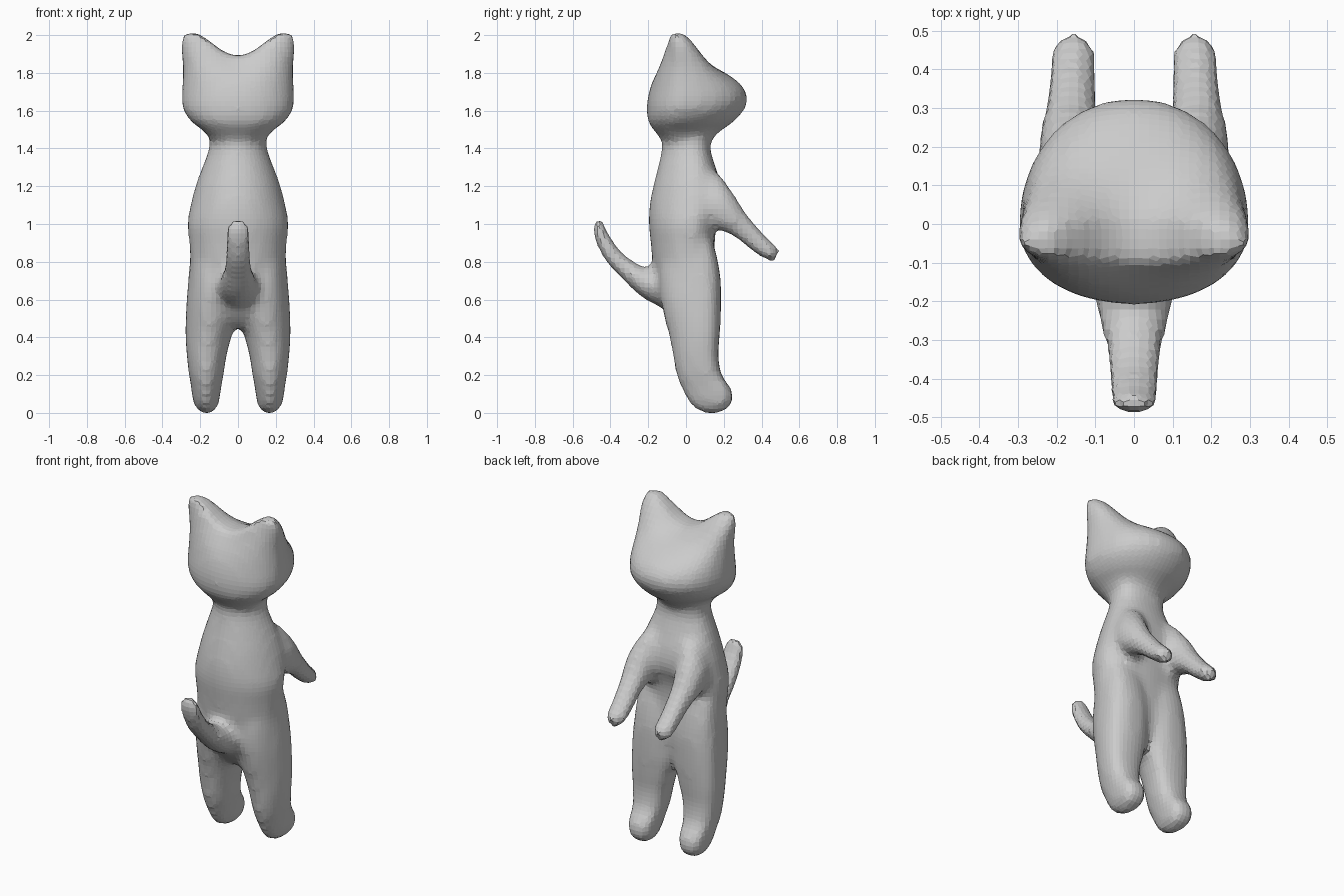
import bpy, bmesh, math
from mathutils import Vector

if "Cube" in bpy.data.objects:
    bpy.data.objects.remove(bpy.data.objects["Cube"])

fur = bpy.data.materials.new("light grey")
fur.diffuse_color = (0.6, 0.6, 0.6, 1)
fur.use_nodes = True
fur.node_tree.nodes["Principled BSDF"].inputs["Base Color"].default_value = fur.diffuse_color
bm = bmesh.new()


def spline(rows, steps=5):
    """Smoothly resample rows of numbers (Catmull-Rom)."""
    rows = [Vector(r) for r in rows]
    p = [2 * rows[0] - rows[1]] + rows + [2 * rows[-1] - rows[-2]]
    out = []
    for i in range(1, len(p) - 2):
        a, b, c, d = p[i - 1:i + 3]
        for k in range(steps):
            t = k / steps
            out.append(0.5 * (2 * b + (c - a) * t + (2 * a - 5 * b + 4 * c - d) * t * t
                              + (3 * b - a - 3 * c + d) * t ** 3))
    return out + [rows[-1]]


def skin(rings):
    """Join equal-sized rings into a closed tube, capped with strips across each end."""
    loops = [[bm.verts.new(p) for p in r] for r in rings]
    n = len(loops[0])
    for a, b in zip(loops, loops[1:]):
        for i in range(n):
            j = (i + 1) % n
            bm.faces.new((a[i], a[j], b[j], b[i]))
    for loop in (loops[0], loops[-1]):
        for i in range(n // 2):
            quad = (loop[i], loop[i + 1], loop[n - i - 1], loop[(n - i) % n])
            bm.faces.new(list(dict.fromkeys(quad)))


def angles(n=32):
    return [2 * math.pi * i / n for i in range(n)]


def power(v, e):
    return math.copysign(abs(v) ** e, v)


def upright(rows, mid=0.5, front=1.0, back=1.0, warp=lambda p: p):
    """Rows: z, left x, right x, back y, front y. mid sets where each ring is widest;
    front and back below 1 make that half of the ring boxier."""
    rings = []
    for z, x0, x1, y0, y1 in spline(rows):
        cx, rx, cy = (x0 + x1) / 2, (x1 - x0) / 2, y0 + (y1 - y0) * mid
        ring = []
        for a in angles():
            s, c = math.sin(a), math.cos(a)
            e = front if s > 0 else back
            y = cy + power(s, e) * ((y1 - cy) if s > 0 else (cy - y0))
            ring.append(warp(Vector((cx + rx * power(c, e), y, z))))
        rings.append(ring)
    skin(rings)


def limb(rows):
    """Rows: x, y, z, half width, half thickness, along a path in the yz plane."""
    pts = spline(rows)
    rings = []
    for i, (x, y, z, w, t) in enumerate(pts):
        a, b = pts[max(i - 1, 0)], pts[min(i + 1, len(pts) - 1)]
        d = Vector((0, b[1] - a[1], b[2] - a[2])).normalized()
        n = Vector((0, -d.z, d.y))
        rings.append([Vector((x + w * math.cos(q), y, z)) + n * t * math.sin(q)
                      for q in angles(20)])
    skin(rings)


# torso
upright([(z, -w, w, y0, y1) for z, w, y0, y1 in (
    (0.45, .2, -.03, .1), (0.52, .25, -.1, .14), (0.6, .265, -.14, .155),
    (0.7, .262, -.16, .16), (0.8, .255, -.177, .155), (0.9, .259, -.187, .152),
    (1.0, .268, -.197, .165), (1.1, .252, -.193, .2), (1.2, .226, -.174, .19),
    (1.3, .19, -.149, .157), (1.4, .155, -.128, .13), (1.5, .155, -.135, .145))],
    mid=0.64, front=0.9)


# head, with the crown raised towards both sides to form the ears
def raise_ears(p):
    k = max(0, (p.z - 1.7) / 0.19)
    front = max(0, p.y) / 0.12
    side = math.sin(math.pi / 2 * min(1.15, abs(p.x) / 0.255)) ** 2.2
    p.z += 0.128 * k * side * math.exp(-front * front)
    return p


upright([(z, -w, w, y0, y1) for z, w, y0, y1 in (
    (1.44, .135, -.115, .125), (1.49, .18, -.165, .18), (1.54, .245, -.2, .25),
    (1.6, .288, -.208, .305), (1.66, .298, -.204, .327), (1.72, .295, -.19, .306),
    (1.77, .292, -.17, .255), (1.81, .297, -.148, .19), (1.85, .305, -.122, .11),
    (1.875, .298, -.108, .05), (1.89, .275, -.092, .015))],
    mid=0.37, front=.95, back=.95, warp=raise_ears)

# tail
limb([(0, -.03, .65, .12, .11), (0, -.13, .665, .115, .1), (0, -.21, .69, .1, .078),
      (0, -.30, .75, .08, .056), (0, -.385, .83, .07, .048), (0, -.445, .93, .066, .04),
      (0, -.462, .99, .056, .032), (0, -.464, 1.025, .034, .018)])

for s in (1, -1):
    # leg with foot, fading into the belly
    rows = [(0.0, .13, .20, .09, .18), (.025, .11, .223, .045, .222),
            (.07, .098, .24, .005, .25), (.13, .088, .249, -.025, .238),
            (.2, .076, .26, -.052, .19), (.3, .06, .272, -.07, .172),
            (.4, .035, .279, -.088, .178), (.5, .012, .278, -.115, .184),
            (.6, .008, .273, -.135, .186), (.7, .01, .264, -.14, .184),
            (.8, .02, .255, -.13, .17), (.92, .04, .24, -.1, .14)]
    upright([(z, *sorted((s * a, s * b)), y0, y1) for z, a, b, y0, y1 in rows],
            mid=0.7, front=0.85)
    # arm
    limb([(s * x, y, z, w, t) for x, y, z, w, t in (
        (.09, .0, 1.25, .08, .09), (.12, .08, 1.18, .095, .125), (.15, .15, 1.11, .095, .115),
        (.163, .215, 1.05, .083, .095), (.164, .29, .988, .069, .066),
        (.159, .38, .902, .062, .054), (.157, .45, .848, .058, .046),
        (.157, .485, .828, .04, .03))])

bmesh.ops.recalc_face_normals(bm, faces=bm.faces)
mesh = bpy.data.meshes.new("cat_body")
bm.to_mesh(mesh)
bm.free()
mesh.materials.append(fur)
cat = bpy.data.objects.new("cat_body", mesh)
bpy.context.collection.objects.link(cat)

# fuse the parts into one softly faceted skin
fuse = cat.modifiers.new("fuse", 'REMESH')
fuse.mode = 'VOXEL'
fuse.voxel_size = 0.026
soften = cat.modifiers.new("soften", 'SMOOTH')
soften.factor = 0.5
soften.iterations = 5
